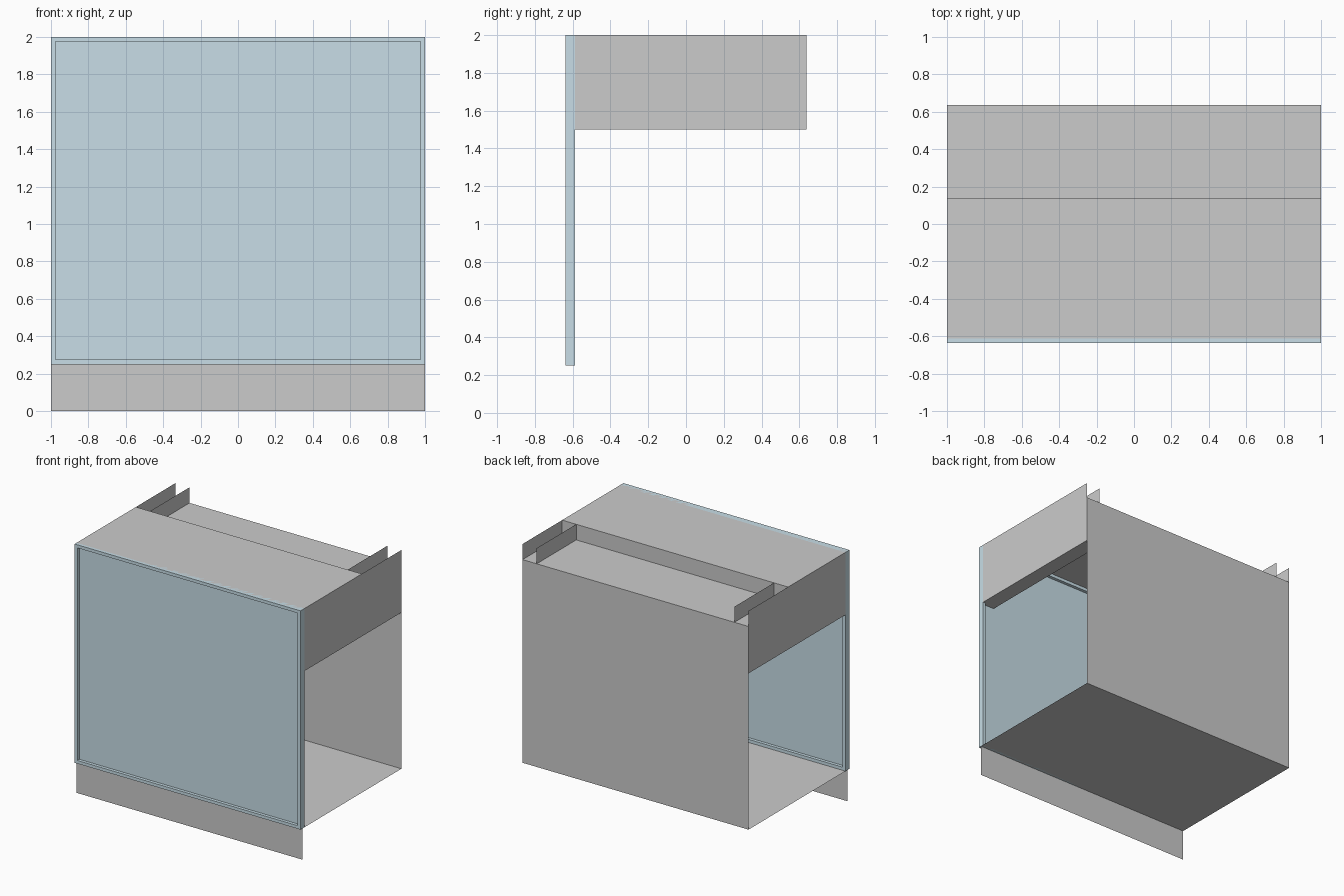
import bpy, bmesh

if "Cube" in bpy.data.objects:
    bpy.data.objects.remove(bpy.data.objects["Cube"])

FRONT, BACK = -0.6125, 0.6375     # carcass depth
STEP = 0.1375                     # where the rear channel starts
BASE, RAIL, CHANNEL, TOP = 0.25, 1.5, 1.875, 2.0
INNER = 0.875                     # inner wall of the side rails


def make_object(name, bm, material=None):
    mesh = bpy.data.meshes.new(name)
    bm.normal_update()
    bm.to_mesh(mesh)
    bm.free()
    obj = bpy.data.objects.new(name, mesh)
    bpy.context.collection.objects.link(obj)
    if material:
        mesh.materials.append(material)
    return obj


def sheet(name, x, y, z, facing, material=None):
    """Thin rectangular panel: one of x, y, z is a number, the others are ranges."""
    if not isinstance(x, tuple):
        pts = [(x, y[i], z[j]) for i, j in ((0, 0), (1, 0), (1, 1), (0, 1))]
    elif not isinstance(y, tuple):
        pts = [(x[i], y, z[j]) for i, j in ((0, 0), (0, 1), (1, 1), (1, 0))]
    else:
        pts = [(x[i], y[j], z) for i, j in ((0, 0), (1, 0), (1, 1), (0, 1))]
    if facing < 0:
        pts.reverse()
    bm = bmesh.new()
    bm.faces.new([bm.verts.new(p) for p in pts])
    return make_object(name, bm, material)


blue = bpy.data.materials.new("door_blue")
blue.diffuse_color = (0.58, 0.73, 0.80, 1)
blue.use_nodes = True
blue.node_tree.nodes["Principled BSDF"].inputs["Base Color"].default_value = blue.diffuse_color

# Carcass panels
W = (-1, 1)
sheet("toe_kick", W, FRONT, (0, BASE), -1)
sheet("bottom_panel", W, (FRONT, BACK), BASE, -1)
sheet("back_panel", W, BACK, (BASE, CHANNEL), 1)
sheet("top_panel", W, (FRONT, STEP), TOP, 1)
sheet("channel_wall", W, STEP, (CHANNEL, TOP), 1)
sheet("channel_floor", W, (STEP, BACK), CHANNEL, 1)

# Side rails: outer face, inner face and underside at each end
for side, s in (("left", -1), ("right", 1)):
    sheet(side + "_rail_outer", s, (FRONT + 0.025, BACK), (RAIL, TOP), s)
    sheet(side + "_rail_inner", s * INNER, (FRONT, BACK), (RAIL, TOP), -s)
    xs = tuple(sorted((s * INNER, s * 1.0)))
    sheet(side + "_rail_underside", xs, (FRONT, BACK), RAIL, -1)

# Door panel
E = 0.025
sheet("door_panel", (-1 + E, 1 - E), FRONT, (BASE + E, TOP - E), -1, blue)

# Door frame: square-section ring around the panel
bm = bmesh.new()
loops = []
for inset, y in ((0, FRONT - E), (E, FRONT - E), (E, FRONT + E), (0, FRONT + E)):
    x, lo, hi = 1 - inset, BASE + inset, TOP - inset
    loops.append([bm.verts.new(p) for p in
                  ((-x, y, lo), (x, y, lo), (x, y, hi), (-x, y, hi))])
for k in range(4):
    a, b = loops[k], loops[(k + 1) % 4]
    for i in range(4):
        j = (i + 1) % 4
        bm.faces.new((a[i], a[j], b[j], b[i]))
bmesh.ops.recalc_face_normals(bm, faces=bm.faces)
make_object("door_frame", bm, blue)
